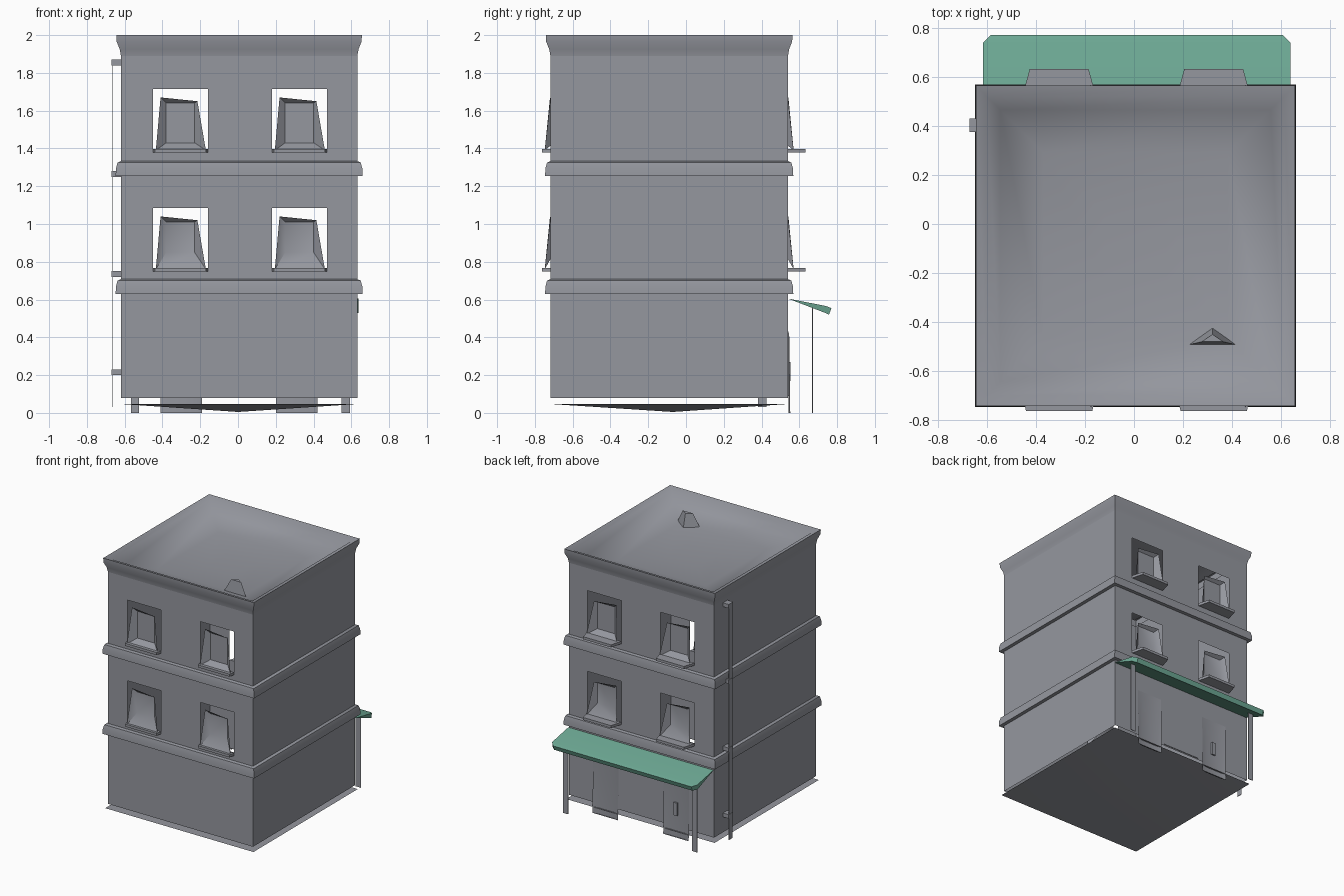
import bpy, bmesh
from math import radians

cube = bpy.data.objects.get("Cube")
if cube:
    bpy.data.objects.remove(cube, do_unlink=True)


def material(name, rgb):
    m = bpy.data.materials.new(name)
    m.use_nodes = True
    m.diffuse_color = (*rgb, 1)
    m.node_tree.nodes["Principled BSDF"].inputs["Base Color"].default_value = (*rgb, 1)
    return m


GREY = material("grey plaster", (0.30, 0.31, 0.345))
GREEN = material("green awning cloth", (0.155, 0.40, 0.30))

# Wall footprint
X0, X1, Y0, Y1 = -0.62, 0.632, -0.718, 0.54


def finish(name, bm, mat=GREY, recalc=True):
    bmesh.ops.remove_doubles(bm, verts=bm.verts[:], dist=0.0001)
    if recalc:
        bmesh.ops.recalc_face_normals(bm, faces=bm.faces[:])
    me = bpy.data.meshes.new(name)
    bm.to_mesh(me)
    bm.free()
    me.materials.append(mat)
    ob = bpy.data.objects.new(name, me)
    bpy.context.collection.objects.link(ob)
    bpy.ops.object.select_all(action='DESELECT')
    ob.select_set(True)
    bpy.context.view_layer.objects.active = ob
    bpy.ops.object.shade_smooth_by_angle(angle=radians(40))
    return ob


def face(bm, pts):
    return bm.faces.new([bm.verts.new(p) for p in pts])


def footprint(off, z):
    """Wall outline grown by off, at height z."""
    return [(X0 - off, Y0 - off, z), (X1 + off, Y0 - off, z),
            (X1 + off, Y1 + off, z), (X0 - off, Y1 + off, z)]


def bridge(bm, a, b):
    for i in range(len(a)):
        j = (i + 1) % len(a)
        face(bm, [a[i], a[j], b[j], b[i]])


def sweep(name, profile, cap=False):
    """Sweep an (offset, z) profile around the footprint."""
    bm = bmesh.new()
    rings = [footprint(*p) for p in profile]
    for a, b in zip(rings, rings[1:]):
        bridge(bm, a, b)
    if cap:
        face(bm, rings[-1])
    return finish(name, bm, recalc=False)


def box(name, lo, hi, mat=GREY, taper=0.0, side=1):
    """Box whose far end in y (towards side) is narrowed in x by taper."""
    bm = bmesh.new()
    bmesh.ops.create_cube(bm, size=1)
    for v in bm.verts:
        outer = v.co.y * side > 0
        sx = v.co.x
        v.co = [lo[k] + (v.co[k] + 0.5) * (hi[k] - lo[k]) for k in range(3)]
        if outer:
            v.co.x -= taper * (1 if sx > 0 else -1)
    return finish(name, bm, mat)


# Walls with open window cells on the front and back
WINDOW_X = ((-0.45, -0.16), (0.18, 0.47))
WINDOW_Z = ((0.76, 1.085), (1.39, 1.715))
xs = [X0, *WINDOW_X[0], *WINDOW_X[1], X1]
zs = [0.08, *WINDOW_Z[0], *WINDOW_Z[1], 1.93]
bm = bmesh.new()
for i in range(5):
    for k in range(5):
        if i % 2 and k % 2:
            continue
        a, b, c, d = xs[i], xs[i + 1], zs[k], zs[k + 1]
        face(bm, [(a, Y0, c), (b, Y0, c), (b, Y0, d), (a, Y0, d)])
        face(bm, [(b, Y1, c), (a, Y1, c), (a, Y1, d), (b, Y1, d)])
for k in range(5):
    c, d = zs[k], zs[k + 1]
    face(bm, [(X1, Y0, c), (X1, Y1, c), (X1, Y1, d), (X1, Y0, d)])
    face(bm, [(X0, Y1, c), (X0, Y0, c), (X0, Y0, d), (X0, Y1, d)])
finish("walls", bm, recalc=False)

# Storey bands, roof cornice with sunken roof
for name, z in (("lower_band", 0.63), ("upper_band", 1.255)):
    sweep(name, [(0, z), (0.028, z), (0.026, z + 0.04), (0.018, z + 0.07), (0, z + 0.078)])
sweep("cornice_and_roof", [(0, 1.89), (0.006, 1.925), (0.022, 1.965), (0.024, 2.0),
                           (-0.02, 1.985), (-0.075, 1.92), (-0.25, 1.88), (-0.5, 1.865)], cap=True)

# Roof vent
bm = bmesh.new()
bmesh.ops.create_cone(bm, segments=3, radius1=0.13, radius2=0.05, depth=0.13, cap_ends=True)
for v in bm.verts:
    v.co = (0.32 + v.co.x, -0.47 + v.co.y * 0.4, 1.915 + v.co.z)
finish("roof_vent", bm)

# Ground slab, dished down to a shallow point
bm = bmesh.new()
rim = footprint(0.014, 0.048)
for i in range(4):
    face(bm, [rim[i], (0, -0.07, 0.005), rim[(i + 1) % 4]])
face(bm, rim)
finish("ground_slab", bm)


def framed_panel(name, outer, inner, y_top, y_low, y_in):
    """Sloping frame of four corners around a set-back pane."""
    top = max(p[1] for p in outer)
    out = [(x, y_top if z > top - 0.05 else y_low, z) for x, z in outer]
    inn = [(x, y_in, z) for x, z in inner]
    bm = bmesh.new()
    bridge(bm, out, inn)
    face(bm, inn)
    ob = finish(name, bm, recalc=False)
    if y_low > 0:
        ob.data.flip_normals()


# Crooked window frames and sills on both faces
for side, wall, tag in ((-1, Y0, "front"), (1, Y1, "back")):
    for col, (a, b) in zip(("right", "left"), WINDOW_X):
        for row, (c, d) in zip(("lower", "upper"), WINDOW_Z):
            label = f"{tag}_{row}_{col}"
            framed_panel(label + "_window",
                         [(a + 0.015, c), (b - 0.01, c), (b - 0.055, d - 0.065), (a + 0.04, d - 0.045)],
                         [(a + 0.07, c + 0.09 if c < 1 else c + 0.04), (b - 0.07, c + 0.09 if c < 1 else c + 0.04),
                          (b - 0.07, d - 0.075), (a + 0.07, d - 0.075)],
                         wall + side * 0.002, wall + side * 0.03, wall - side * 0.02)
            y0, y1 = (wall, wall + 0.092) if side > 0 else (wall - 0.045, wall)
            box(label + "_sill", (a, y0, c - 0.012), (b, y1, c + 0.008),
                taper=0.025 if side > 0 else 0.01, side=side)

# Ground floor doors and shop window at the back
for tag, a, b in (("right", -0.41, -0.19), ("left", 0.2, 0.42)):
    framed_panel(tag + "_door", [(a, 0.0), (b, 0.0), (b, 0.45), (a, 0.45)],
                 [(a + 0.04, 0.0), (b - 0.04, 0.0), (b - 0.04, 0.41), (a + 0.04, 0.41)],
                 Y1 + 0.006, Y1 + 0.012, Y1 + 0.002)
box("door_handle", (-0.31, Y1, 0.17), (-0.28, Y1 + 0.014, 0.27))
box("shop_window", (-0.16, Y1 - 0.002, 0.09), (0.17, Y1 + 0.005, 0.42))

# Awning: wedge profile with clipped outer corners
bm = bmesh.new()
L, R, CLIP = -0.615, 0.637, 0.03
rows = [(0.54, 0.605, 0), (0.74, 0.566, 0), (0.77, 0.555, CLIP), (0.757, 0.52, CLIP), (0.735, 0.53, 0)]
left = [(L + c, y, z) for y, z, c in rows]
right = [(R - c, y, z) for y, z, c in rows]
bridge(bm, left, right)
face(bm, left)
face(bm, right)
finish("awning", bm, GREEN)

# Flat awning posts
for tag, x in (("right", -0.545), ("left", 0.57)):
    box(tag + "_awning_post", (x - 0.022, 0.668, 0.0), (x + 0.022, 0.672, 0.56))

# Drainpipe with wall brackets
box("drainpipe", (-0.668, 0.38, 0.03), (-0.664, 0.425, 1.84))
for i, z in enumerate((0.2, 0.72, 1.25, 1.84)):
    box(f"pipe_bracket_{i + 1}", (-0.67, 0.375, z), (X0, 0.43, z + 0.03))
